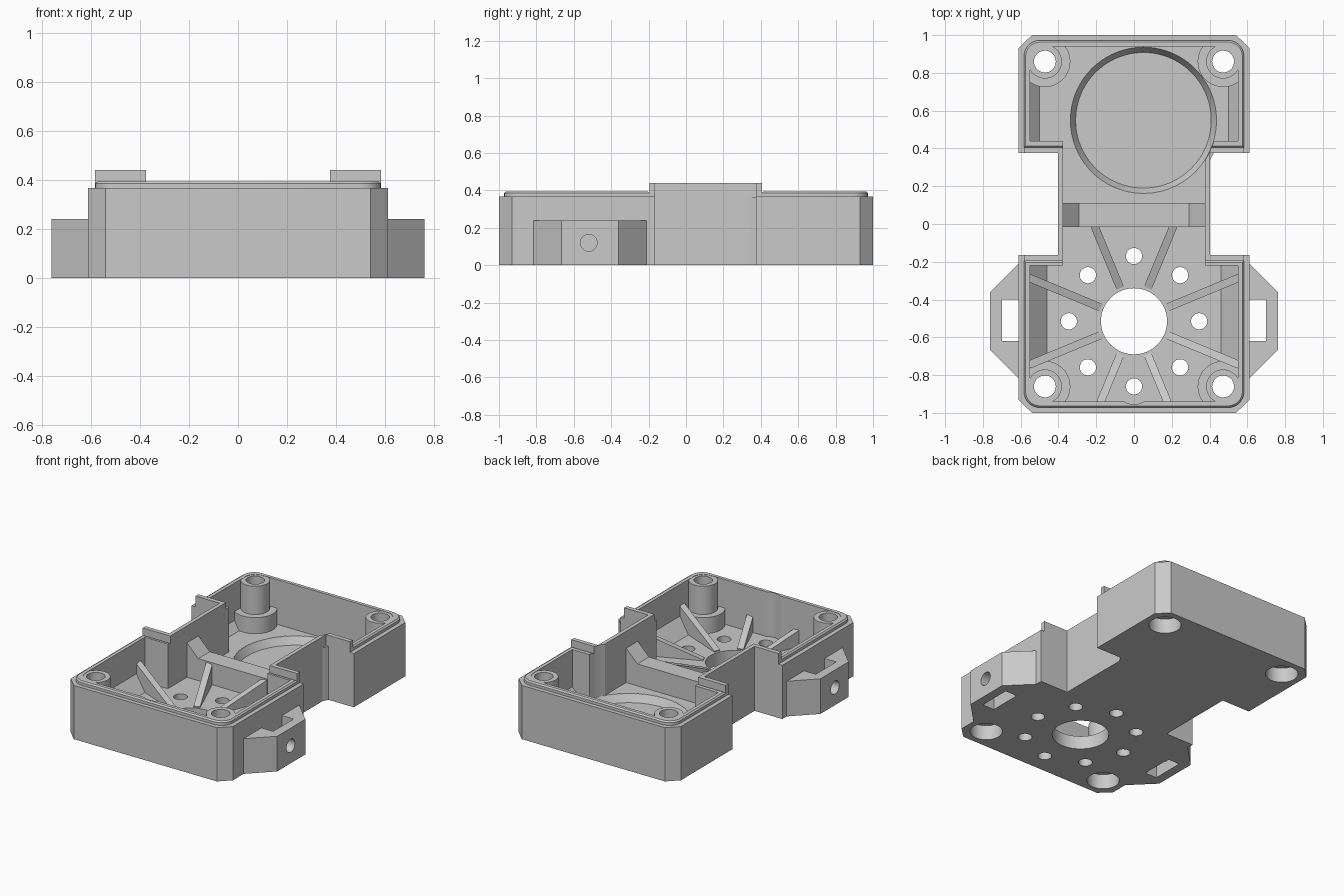
import bpy, bmesh, math
from mathutils import Matrix

if "Cube" in bpy.data.objects:
    bpy.data.objects.remove(bpy.data.objects["Cube"])

GREY = (0.59, 0.59, 0.59, 1)
mat = bpy.data.materials.new("plain grey")
mat.use_nodes = True
mat.diffuse_color = GREY
mat.node_tree.nodes["Principled BSDF"].inputs["Base Color"].default_value = GREY

FLOOR, WALL, LIP, RAISED = 0.09, 0.367, 0.395, 0.44
HUB_Y = -0.515
BORE_X, BORE_Y, BORE_R = 0.05, 0.549, 0.388


def prism(name, pts, lo, hi, axis="z", chamfer=0):
    """Extrude a flat outline along one axis, optionally chamfering the top rim."""
    place = {"z": lambda u, v, w: (u, v, w),
             "y": lambda u, v, w: (u, w, v),
             "x": lambda u, v, w: (w, u, v)}[axis]
    bm = bmesh.new()
    low = [bm.verts.new(place(u, v, lo)) for u, v in pts]
    high = [bm.verts.new(place(u, v, hi)) for u, v in pts]
    bm.faces.new(low)
    top = bm.faces.new(high)
    for i in range(len(pts)):
        j = (i + 1) % len(pts)
        bm.faces.new((low[i], low[j], high[j], high[i]))
    bmesh.ops.recalc_face_normals(bm, faces=bm.faces[:])
    if chamfer:
        bmesh.ops.bevel(bm, geom=list(top.edges), offset=chamfer, segments=1,
                        affect="EDGES", profile=0.5)
    mesh = bpy.data.meshes.new(name)
    bm.to_mesh(mesh)
    bm.free()
    mesh.materials.append(mat)
    ob = bpy.data.objects.new(name, mesh)
    bpy.context.collection.objects.link(ob)
    return ob


def box(name, x0, x1, y0, y1, z0, z1):
    return prism(name, [(x0, y0), (x1, y0), (x1, y1), (x0, y1)], z0, z1)


def circle(u, v, r, n=48):
    return [(u + r * math.cos(2 * math.pi * i / n), v + r * math.sin(2 * math.pi * i / n))
            for i in range(n)]


def end_outline(sign, inner, half_width, outer, r):
    """Rectangle at one end of the case with its two outermost corners rounded."""
    arc = [(half_width - r + r * math.cos(a), sign * (outer - r + r * math.sin(a)))
           for a in (math.pi / 2 * i / 8 for i in range(9))]
    side = [(half_width, inner)] + arc
    return side + [(-x, y) for x, y in reversed(side)]


def combine(target, tools, operation):
    """Apply each tool to the target as a boolean, then discard the tool."""
    bpy.context.view_layer.objects.active = target
    for tool in tools:
        mod = target.modifiers.new("boolean", "BOOLEAN")
        mod.operation, mod.solver, mod.object = operation, "EXACT", tool
        bpy.ops.object.modifier_apply(modifier=mod.name)
        bpy.data.objects.remove(tool)


def smooth(ob):
    bpy.ops.object.select_all(action="DESELECT")
    ob.select_set(True)
    bpy.context.view_layer.objects.active = ob
    bpy.ops.object.shade_smooth_by_angle(angle=math.radians(25))


# Outer case outline: two chamfered ends joined by a narrow waist
half = [(0.54, -1), (0.612, -0.93), (0.612, -0.165), (0.402, -0.165),
        (0.402, 0.375), (0.612, 0.375), (0.612, 0.93), (0.54, 1)]
case = prism("case", half + [(-x, y) for x, y in reversed(half)], 0, WALL)

# Rounded sealing lips, raised edges along the waist, and a shell round the bore
adds = [prism("lip", end_outline(sign, inner, 0.583, 0.972, 0.085),
              WALL - 0.02, LIP, chamfer=0.009)
        for sign, inner in ((-1, -0.195), (1, 0.405))]
for s in (-1, 1):
    path = [(0.583, -0.165), (0.583, -0.195), (0.375, -0.195), (0.375, 0.405),
            (0.583, 0.405), (0.583, 0.375), (0.402, 0.375), (0.402, -0.165)]
    adds.append(prism("raised_edge", [(s * x, y) for x, y in path], 0.3, RAISED))
adds.append(prism("bore_shell", circle(BORE_X, BORE_Y, BORE_R + 0.022, 96), 0, WALL - 0.002))
combine(case, adds, "UNION")

# Hollow inside
combine(case, [prism("front_cavity", end_outline(-1, -0.22, 0.55, 0.94, 0.08), FLOOR, 1),
               prism("back_cavity", end_outline(1, 0.44, 0.55, 0.94, 0.08), FLOOR, 1),
               box("waist_cavity", -0.375, 0.375, -0.3, 0.5, FLOOR, 1),
               prism("wall_relief", circle(0, -0.86, 0.095), FLOOR, 1)], "DIFFERENCE")

# Stepped screw bosses in the four corners
corners = [(x, y) for x in (-0.472, 0.472) for y in (-0.86, 0.86)]
bosses = []
for x, y in corners:
    bosses.append(prism("boss_base", circle(x, y, 0.135), 0.05, 0.2))
    bosses.append(prism("boss_post", circle(x, y, 0.09), 0.05, LIP - 0.002))
combine(case, bosses, "UNION")

# Screw holes with counterbores, hub opening and its ring of holes
cuts = []
for x, y in corners:
    cuts.append(prism("screw_hole", circle(x, y, 0.058, 32), -0.1, 1))
    cuts.append(prism("counterbore", circle(x, y, 0.1), -0.1, 0.1))
cuts.append(prism("hub_opening", circle(0, HUB_Y, 0.175, 64), -0.1, 0.3))
for i in range(8):
    a = math.pi / 4 * i
    cuts.append(prism("ring_hole", circle(0.345 * math.cos(a), HUB_Y + 0.345 * math.sin(a),
                                          0.043, 32), -0.1, 0.3))

# Round recess with a sloped rim in the back floor
cuts.append(prism("recess_bore", circle(BORE_X, BORE_Y, BORE_R, 96), FLOOR - 0.001, 1))
cone = prism("recess_cone", circle(BORE_X, BORE_Y, BORE_R, 96), FLOOR - 0.05, FLOOR + 0.001)
for v in cone.data.vertices:
    if v.co.z < FLOOR - 0.02:
        v.co.x = BORE_X + (v.co.x - BORE_X) * 0.925
        v.co.y = BORE_Y + (v.co.y - BORE_Y) * 0.925
cuts.append(cone)
combine(case, cuts, "DIFFERENCE")
smooth(case)

# Strap brackets on the front sides, each with a slot and a screw hole
for s, name in ((1, "left_bracket"), (-1, "right_bracket")):
    outline = [(0.60, -0.20), (0.762, -0.362), (0.762, -0.665), (0.60, -0.827)]
    bracket = prism(name, [(s * x, y) for x, y in outline], 0, 0.24)
    x0, x1 = sorted((s * 0.5, s * 0.70))
    h0, h1 = sorted((s * 0.65, s * 0.9))
    combine(bracket, [box("slot", x0, x1, -0.62, -0.40, -0.1, 0.5),
                      prism("hole", circle(-0.52, 0.12, 0.045, 32), h0, h1, "x")],
            "DIFFERENCE")
    smooth(bracket)

# Sloped fillets along the inside of the side walls
for s, side in ((1, "left"), (-1, "right")):
    for end, foot, y0, y1 in (("front", 0.46, -0.73, -0.215), ("back", 0.50, 0.435, 0.75)):
        top = FLOOR + 0.55 - foot
        prism(side + "_" + end + "_fillet",
              [(s * foot, FLOOR), (s * 0.55, top), (s * 0.56, top), (s * 0.56, 0.05),
               (s * foot, 0.05)], y0, y1, "y")

# Cross bar between the waist walls with ends rising to the walls
bar = [(0.29, 0.24), (0.38, 0.33), (0.38, 0.05)]
prism("cross_bar", bar + [(-x, z) for x, z in reversed(bar)], -0.015, 0.11, "y")

# Ribs radiating from the hub, all rising at the same slope
for i in range(8):
    a = math.pi / 4 * (i + 0.5)
    c, s = math.cos(a), math.sin(a)
    reach = 0.555 / abs(c) if abs(c) > abs(s) else (0.515 if s > 0 else 0.43) / abs(s)
    rib = prism("rib_%d" % (i + 1),
                [(0.19, 0.05), (0.19, FLOOR + 0.006),
                 (reach, FLOOR + 0.006 + 0.38 * (reach - 0.19)), (reach, 0.05)],
                -0.021, 0.021, "y")
    rib.data.transform(Matrix.Translation((0, HUB_Y, 0)) @ Matrix.Rotation(a, 4, "Z"))
